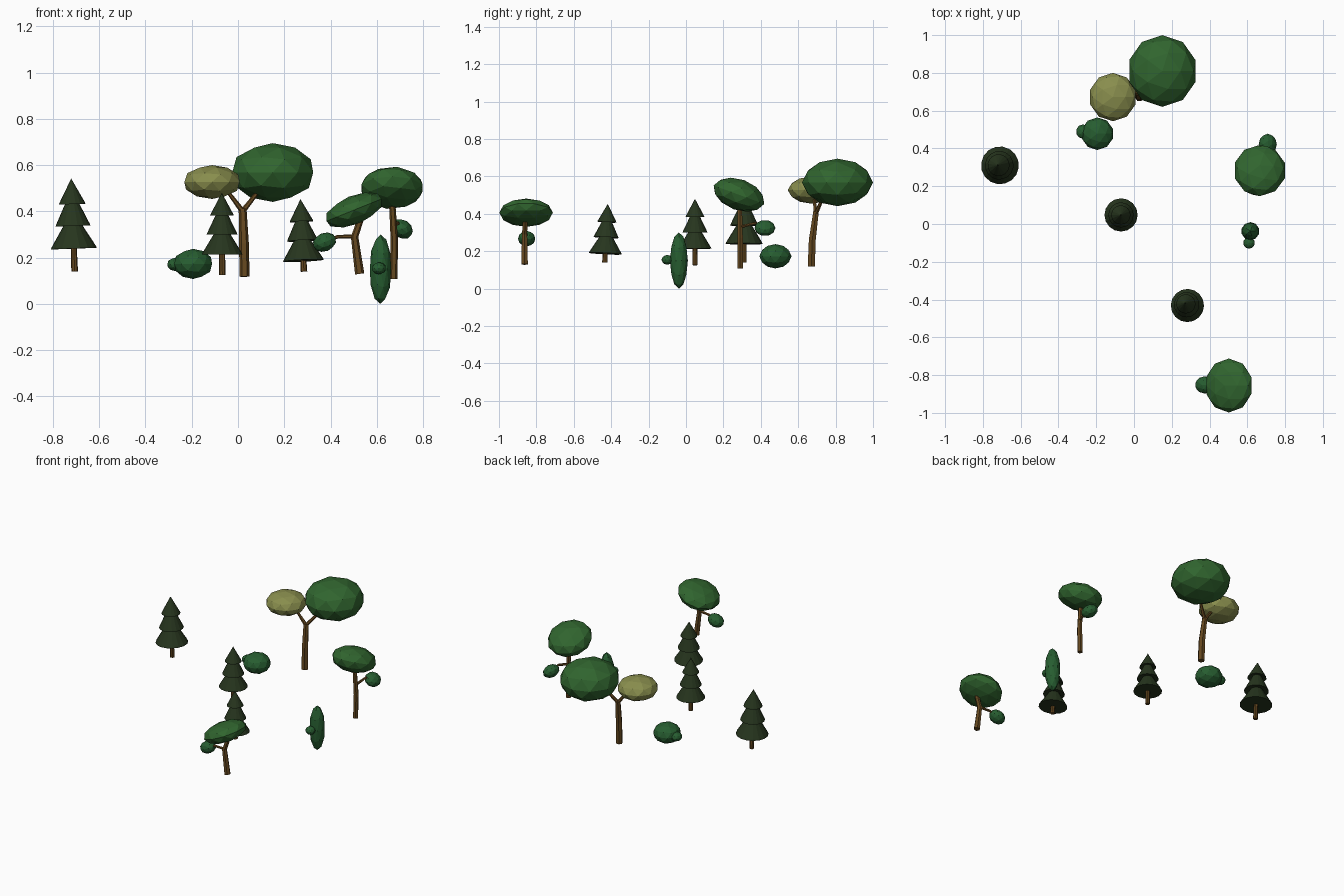
import bpy, bmesh, math
from mathutils import Vector, Matrix

if "Cube" in bpy.data.objects:
    bpy.data.objects.remove(bpy.data.objects["Cube"])


def material(name, rgb):
    m = bpy.data.materials.new(name)
    m.diffuse_color = (*rgb, 1)
    m.use_nodes = True
    m.node_tree.nodes["Principled BSDF"].inputs["Base Color"].default_value = m.diffuse_color
    return m


BARK = material("bark", (0.13, 0.065, 0.014))
LEAF = material("leaf_green", (0.03, 0.13, 0.028))
OLIVE = material("leaf_olive", (0.25, 0.27, 0.075))
BUSH = material("bush_green", (0.02, 0.11, 0.03))
PINE = material("pine_green", (0.02, 0.036, 0.013))


def finish(bm, name, mat):
    bmesh.ops.recalc_face_normals(bm, faces=bm.faces)
    me = bpy.data.meshes.new(name)
    bm.to_mesh(me)
    bm.free()
    me.materials.append(mat)
    ob = bpy.data.objects.new(name, me)
    bpy.context.collection.objects.link(ob)
    return ob


def blob(name, loc, size, mat, rot=(0, 0, 0)):
    """Faceted ellipsoid of leaves; size holds the three radii."""
    bm = bmesh.new()
    bmesh.ops.create_icosphere(bm, subdivisions=2, radius=1)
    ob = finish(bm, name, mat)
    ob.location, ob.scale = loc, size
    ob.rotation_euler = [math.radians(a) for a in rot]
    return ob


def limb(name, points, radii, sides=6):
    """Tapered tube through the points, capped at both ends."""
    bm = bmesh.new()
    pts = [Vector(p) for p in points]
    rings = []
    for i, p in enumerate(pts):
        d = (pts[min(i + 1, len(pts) - 1)] - pts[max(i - 1, 0)]).normalized()
        u = d.cross(Vector((0.0, 1.0, 0.0))).normalized()
        v = d.cross(u)
        angles = [2 * math.pi * k / sides for k in range(sides)]
        rings.append([bm.verts.new(p + radii[i] * (math.cos(a) * u + math.sin(a) * v))
                      for a in angles])
    for a, b in zip(rings, rings[1:]):
        for k in range(sides):
            n = (k + 1) % sides
            bm.faces.new((a[k], a[n], b[n], b[k]))
    bm.faces.new(rings[0])
    bm.faces.new(rings[-1])
    return finish(bm, name, BARK)


def pine(name, base, apex, radius):
    """Three stacked skirts on a short trunk, leaning from base to apex."""
    base, apex = Vector(base), Vector(apex)
    axis = apex - base
    height = axis.length
    place = Matrix.Translation(base) @ axis.to_track_quat('Z', 'Y').to_matrix().to_4x4()
    low = height - 3.03 * radius
    # profile of (radius, height) from underside to tip, in skirt radii
    profile = [(0, 0.0), (1, 0.0), (0.97, 0.08), (0.38, 1.05), (0.76, 0.98), (0.73, 1.06),
               (0.28, 2.0), (0.58, 1.92), (0.55, 2.0), (0, 3.03)]
    bm = bmesh.new()
    verts = [bm.verts.new((r * radius, 0, low + z * radius)) for r, z in profile]
    edges = [bm.edges.new(e) for e in zip(verts, verts[1:])]
    bmesh.ops.spin(bm, geom=verts + edges, axis=(0, 0, 1), cent=(0, 0, 0),
                   angle=2 * math.pi, steps=16)
    bmesh.ops.remove_doubles(bm, verts=bm.verts, dist=1e-5)
    bm.transform(place)
    finish(bm, name + "_needles", PINE)
    limb(name + "_trunk", [base, base + axis * ((low + 0.5 * radius) / height)],
         [0.0145, 0.012], 8)


# pines
pine("pine_left", (-0.706, 0.31, 0.14), (-0.721, 0.312, 0.542), 0.1)
pine("pine_middle", (-0.068, 0.048, 0.125), (-0.07, 0.048, 0.48), 0.088)
pine("pine_front", (0.285, -0.434, 0.14), (0.27, -0.418, 0.453), 0.088)

# large forked tree
limb("forked_trunk", [(0.028, 0.67, 0.118), (0.026, 0.675, 0.26), (0.02, 0.695, 0.41)],
     [0.022, 0.021, 0.017])
limb("forked_branch_right", [(0.02, 0.694, 0.40), (0.075, 0.725, 0.47), (0.11, 0.75, 0.51)],
     [0.012, 0.009, 0.008])
limb("forked_branch_left", [(0.02, 0.694, 0.40), (-0.04, 0.685, 0.48), (-0.07, 0.68, 0.51)],
     [0.012, 0.008, 0.007])
blob("forked_crown_large", (0.15, 0.81, 0.568), (0.184, 0.19, 0.127), LEAF)
blob("forked_crown_small", (-0.112, 0.672, 0.527), (0.126, 0.128, 0.073), OLIVE)

# right tree with a tilted crown and side tuft
limb("right_trunk", [(0.672, 0.29, 0.108), (0.676, 0.29, 0.27), (0.668, 0.288, 0.41),
                     (0.655, 0.285, 0.47)], [0.017, 0.016, 0.014, 0.01])
limb("right_branch", [(0.674, 0.29, 0.33), (0.69, 0.37, 0.35), (0.7, 0.41, 0.335)],
     [0.009, 0.008, 0.007])
blob("right_crown", (0.666, 0.283, 0.502), (0.139, 0.144, 0.083), LEAF, (-20, 0, 0))
blob("right_tuft", (0.708, 0.422, 0.324), (0.051, 0.056, 0.04), BUSH, (0, 33, 0))

# front tree with a tilted crown and side tuft
limb("front_trunk", [(0.526, -0.863, 0.13), (0.504, -0.863, 0.29), (0.528, -0.86, 0.36),
                     (0.535, -0.86, 0.40)], [0.02, 0.016, 0.014, 0.01])
limb("front_branch", [(0.505, -0.862, 0.292), (0.43, -0.855, 0.29), (0.39, -0.852, 0.275)],
     [0.009, 0.008, 0.007])
blob("front_crown", (0.502, -0.855, 0.406), (0.135, 0.143, 0.062), LEAF, (0, -22, 0))
blob("front_tuft", (0.374, -0.852, 0.267), (0.053, 0.046, 0.04), BUSH, (0, -22, 0))

# tall bush and round bush, each with a small clump at the side
blob("tall_bush", (0.616, -0.038, 0.15), (0.048, 0.048, 0.15), BUSH)
blob("tall_bush_clump", (0.609, -0.1, 0.154), (0.031, 0.031, 0.026), BUSH)
blob("round_bush", (-0.194, 0.478, 0.173), (0.086, 0.086, 0.065), BUSH)
blob("round_bush_clump", (-0.27, 0.489, 0.171), (0.037, 0.038, 0.029), BUSH)
